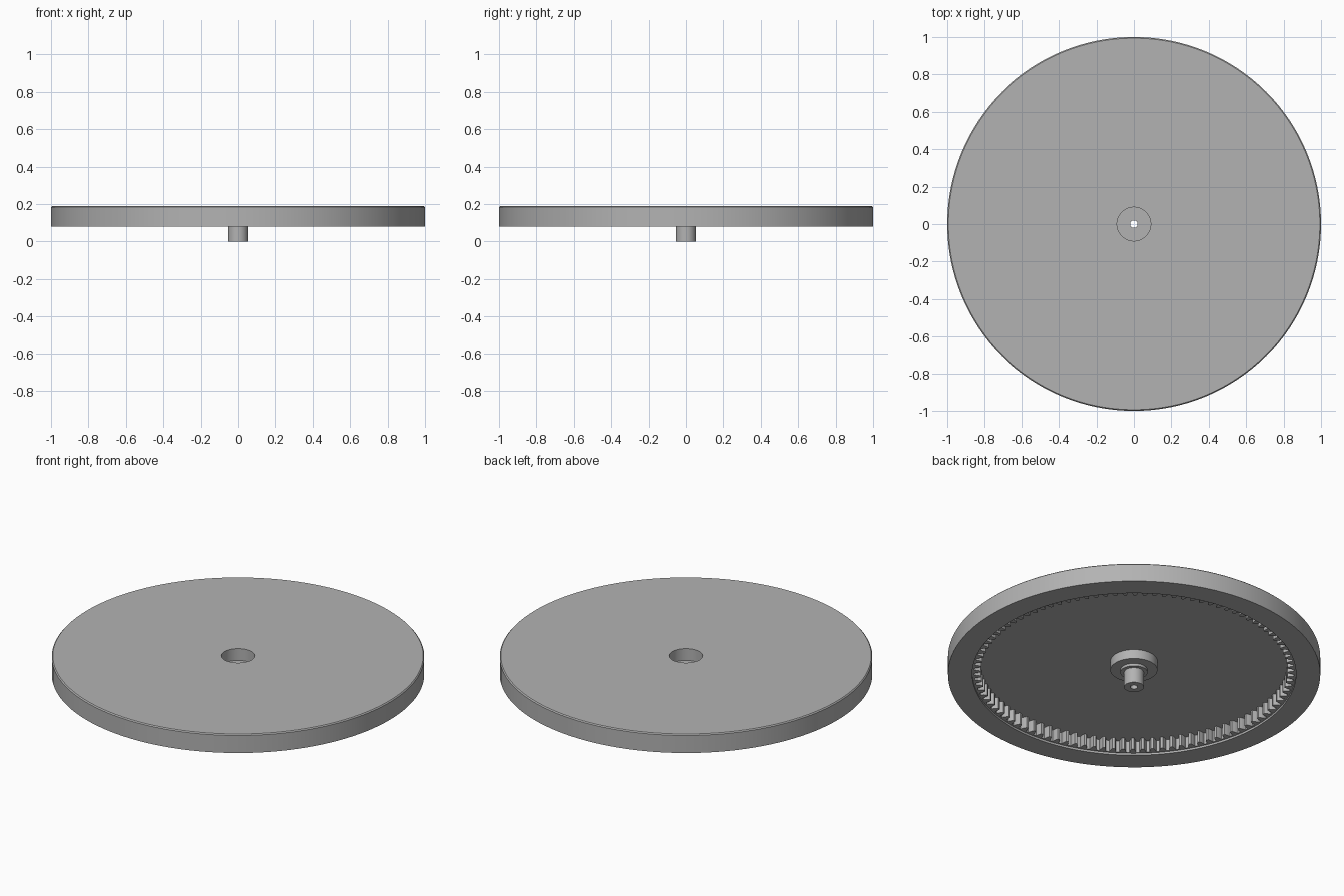
import bpy, bmesh, math
from mathutils import Matrix, Vector

cube = bpy.data.objects.get("Cube")
if cube:
    bpy.data.objects.remove(cube, do_unlink=True)

GREY = (0.45, 0.45, 0.45, 1)
mat = bpy.data.materials.new("plain grey")
mat.use_nodes = True
mat.diffuse_color = GREY
mat.node_tree.nodes["Principled BSDF"].inputs["Base Color"].default_value = GREY


def finish(name, bm, smooth):
    bmesh.ops.recalc_face_normals(bm, faces=bm.faces)
    mesh = bpy.data.meshes.new(name)
    bm.to_mesh(mesh)
    bm.free()
    mesh.materials.append(mat)
    ob = bpy.data.objects.new(name, mesh)
    bpy.context.collection.objects.link(ob)
    if smooth:
        bpy.ops.object.select_all(action='DESELECT')
        ob.select_set(True)
        bpy.context.view_layer.objects.active = ob
        bpy.ops.object.shade_smooth_by_angle(angle=math.radians(30))
    return ob


def lathe(name, profile, steps=128):
    """Revolve a closed (radius, z) outline around the z axis."""
    bm = bmesh.new()
    rings = []
    for i in range(steps):
        a = math.tau * i / steps
        rings.append([bm.verts.new((r * math.cos(a), r * math.sin(a), z)) for r, z in profile])
    n = len(profile)
    for i in range(steps):
        p, q = rings[i], rings[(i + 1) % steps]
        for j in range(n):
            k = (j + 1) % n
            bm.faces.new((p[j], q[j], q[k], p[k]))
    return finish(name, bm, True)


FLOOR, TOP, RIM = 0.16, 0.19, 0.08
ROOT, TIP, TOOTH_BASE = 0.86, 0.825, 0.092

# Platter with hollow hub, collar, spindle and hollow underside
lathe("turntable_platter", [
    (0.02, 0), (0.053, 0), (0.053, 0.09), (0.073, 0.09), (0.073, 0.105),  # spindle, collar
    (0.126, 0.105), (0.126, FLOOR),                                       # hub
    (ROOT, FLOOR), (ROOT, TOOTH_BASE), (0.87, TOOTH_BASE), (0.87, RIM),   # underside
    (1, RIM), (1, TOP - 0.006), (0.994, TOP),                             # outer rim
    (0.09, TOP), (0.09, 0.12), (0.02, 0.12),                              # top well
])

# Internal ring gear teeth around the hollow underside
TEETH = 100
outline = [(ROOT + 0.004, -0.019), (0.843, -0.014), (TIP, -0.007),
           (TIP, 0.007), (0.843, 0.014), (ROOT + 0.004, 0.019)]
bm = bmesh.new()
for i in range(TEETH):
    turn = Matrix.Rotation(math.tau * i / TEETH, 3, 'Z')
    low = [bm.verts.new(turn @ Vector((x, y, TOOTH_BASE))) for x, y in outline]
    high = [bm.verts.new(turn @ Vector((x, y, FLOOR + 0.002))) for x, y in outline]
    bm.faces.new(low)
    bm.faces.new(high)
    for j in range(len(outline)):
        k = (j + 1) % len(outline)
        bm.faces.new((low[j], low[k], high[k], high[j]))
finish("ring_gear_teeth", bm, False)
